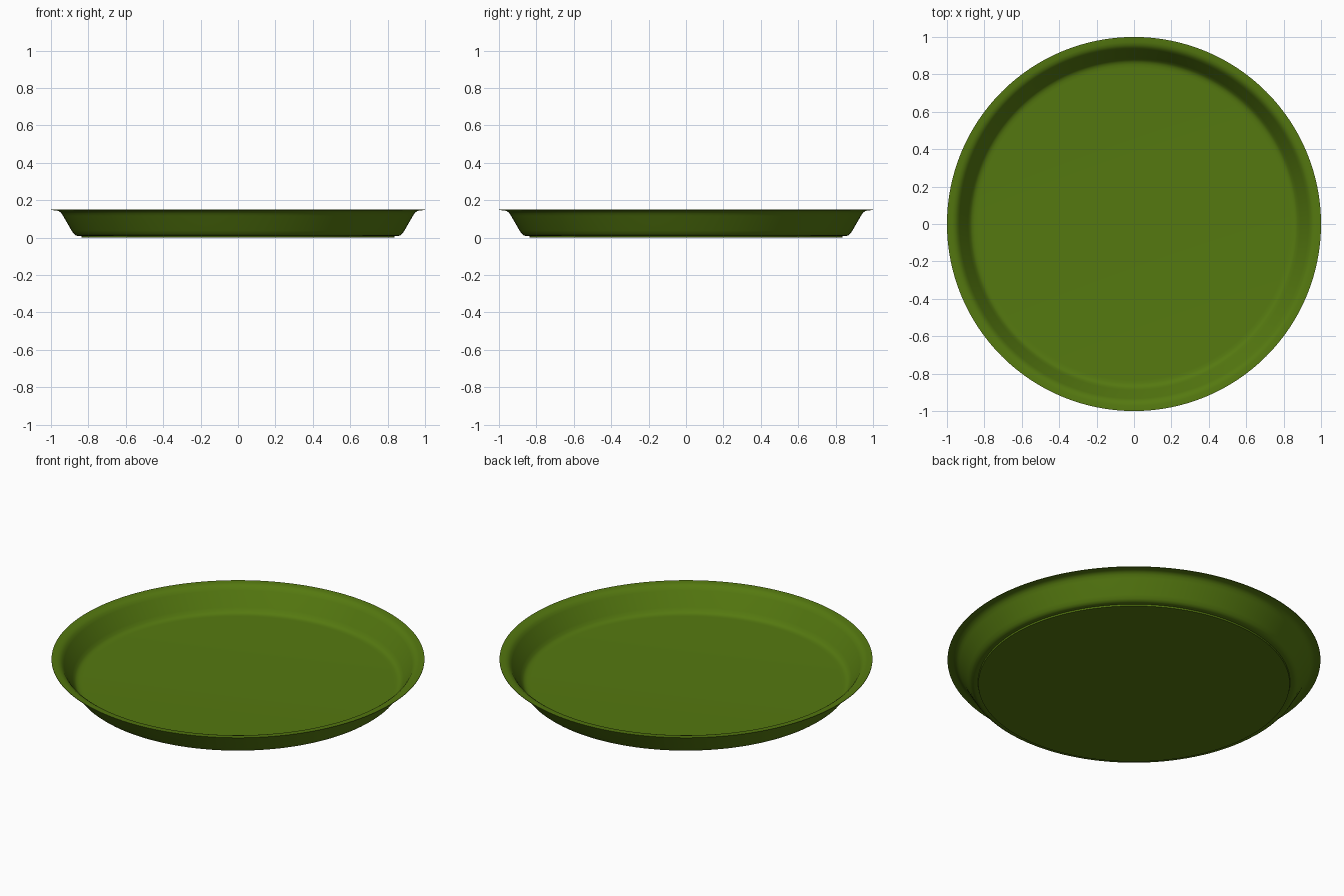
import bpy, bmesh, math

if "Cube" in bpy.data.objects:
    bpy.data.objects.remove(bpy.data.objects["Cube"])

SEGMENTS = 128

# Half cross-section of the plate (radius, height): underside out to rim, then back inside
PROFILE = [
    (0.0, 0.0), (0.835, 0.0), (0.837, 0.009),                    # raised foot disc
    (0.855, 0.009), (0.867, 0.012), (0.878, 0.021), (0.89, 0.038),
    (0.935, 0.116), (0.945, 0.131), (0.956, 0.141), (0.97, 0.146),
    (1.0, 0.147), (1.0, 0.15),                                   # thin rim edge
    (0.972, 0.149), (0.957, 0.145), (0.944, 0.136), (0.933, 0.121),
    (0.888, 0.043), (0.876, 0.026), (0.866, 0.018), (0.852, 0.014),
    (0.835, 0.013), (0.0, 0.013),                                # inner floor
]


def lathe(name, profile, segments):
    bm = bmesh.new()
    verts = [bm.verts.new((r, 0, z)) for r, z in profile]
    edges = [bm.edges.new(pair) for pair in zip(verts, verts[1:])]
    bmesh.ops.spin(bm, geom=verts + edges, cent=(0, 0, 0), axis=(0, 0, 1),
                   angle=math.tau, steps=segments, use_merge=True)
    bmesh.ops.remove_doubles(bm, verts=bm.verts, dist=1e-5)
    bmesh.ops.recalc_face_normals(bm, faces=bm.faces)
    mesh = bpy.data.meshes.new(name)
    bm.to_mesh(mesh)
    bm.free()
    obj = bpy.data.objects.new(name, mesh)
    bpy.context.collection.objects.link(obj)
    return obj


plate = lathe("plate", PROFILE, SEGMENTS)

# Olive green glaze
green = bpy.data.materials.new("olive_green")
green.diffuse_color = (0.09, 0.19, 0.005, 1)
green.use_nodes = True
green.node_tree.nodes["Principled BSDF"].inputs["Base Color"].default_value = green.diffuse_color
plate.data.materials.append(green)

# Smooth curves, crisp foot step and rim
bpy.context.view_layer.objects.active = plate
plate.select_set(True)
bpy.ops.object.shade_smooth_by_angle(angle=math.radians(35))
